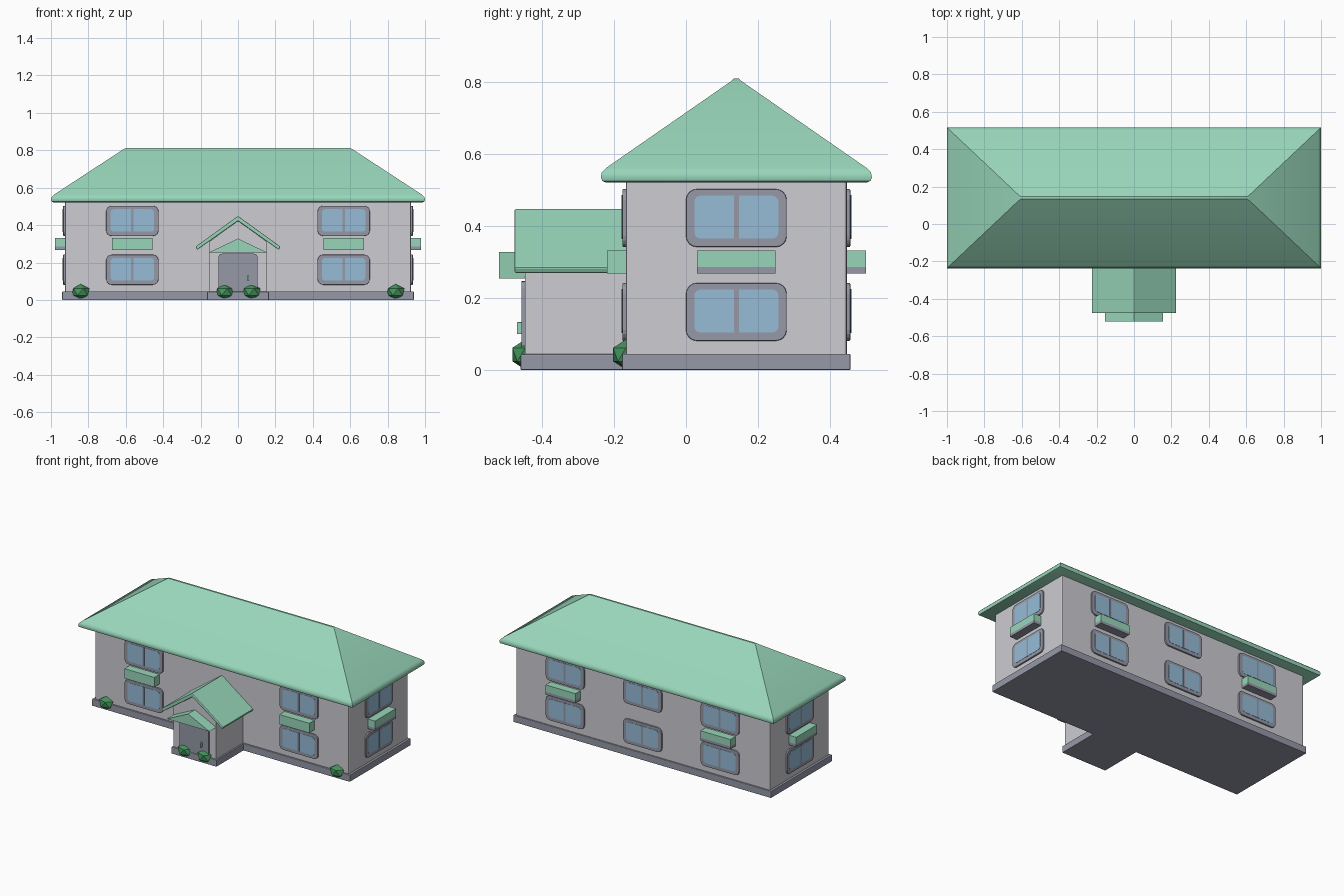
import bpy, bmesh
from math import pi, cos, sin
from mathutils import Matrix

cube = bpy.data.objects.get("Cube")
if cube:
    bpy.data.objects.remove(cube)


def material(name, code):
    srgb = [int(code[i:i + 2], 16) / 255 for i in (0, 2, 4)]
    colour = [((c + 0.055) / 1.055) ** 2.4 for c in srgb] + [1]
    m = bpy.data.materials.new(name)
    m.use_nodes = True
    m.diffuse_color = colour
    m.node_tree.nodes["Principled BSDF"].inputs["Base Color"].default_value = colour
    return m


ROOF = material("mint green", "98D6BA")
WALL = material("pale grey", "CDCCD2")
TRIM = material("slate grey", "9698A7")
GLASS = material("window blue", "96BCD7")
LEAF = material("leaf green", "43945C")

MID = 0.14  # depth centre of the main block


def finish(name, bm, mat, bevel=0, smooth=False):
    bmesh.ops.recalc_face_normals(bm, faces=bm.faces)
    mesh = bpy.data.meshes.new(name)
    bm.to_mesh(mesh)
    bm.free()
    obj = bpy.data.objects.new(name, mesh)
    bpy.context.collection.objects.link(obj)
    mesh.materials.append(mat)
    if bevel:
        mod = obj.modifiers.new("Bevel", "BEVEL")
        mod.width, mod.segments = bevel, 2
    if smooth:
        bpy.ops.object.select_all(action="DESELECT")
        obj.select_set(True)
        bpy.context.view_layer.objects.active = obj
        bpy.ops.object.shade_smooth_by_angle(angle=0.6)
    return obj


def box(name, x, y, z, mat, bevel=0):
    bm = bmesh.new()
    bmesh.ops.create_cube(bm, size=1)
    for v in bm.verts:
        for i, (a, b) in enumerate((x, y, z)):
            v.co[i] = a if v.co[i] < 0 else b
    return finish(name, bm, mat, bevel)


def prism(name, outline, back, front, mat, place=Matrix(), bevel=0):
    """Extrude an x-z outline; distances are measured outward, towards -y."""
    bm = bmesh.new()
    face = bm.faces.new([bm.verts.new((u, -back, v)) for u, v in outline])
    ext = bmesh.ops.extrude_face_region(bm, geom=[face])["geom"]
    moved = [g for g in ext if isinstance(g, bmesh.types.BMVert)]
    bmesh.ops.translate(bm, vec=(0, back - front, 0), verts=moved)
    bm.transform(place)
    return finish(name, bm, mat, bevel)


def rounded(width, low, high, radius):
    """Rounded rectangle centred on x = 0."""
    points = []
    for k, (sx, top) in enumerate(((1, 1), (-1, 1), (-1, 0), (1, 0))):
        cx = sx * (width / 2 - radius)
        cz = high - radius if top else low + radius
        for step in range(5):
            a = pi / 2 * (k + step / 4)
            points.append((cx + radius * cos(a), cz + radius * sin(a)))
    return points


def rect(width, low, high):
    w = width / 2
    return [(-w, low), (w, low), (w, high), (-w, high)]


# Main block and plinths
box("main_walls", (-0.925, 0.925), (-0.167, 0.447), (0.01, 0.535), WALL, 0.006)
box("main_plinth", (-0.94, 0.94), (-0.178, 0.457), (0, 0.045), TRIM, 0.003)
box("porch_plinth", (-0.165, 0.165), (-0.46, -0.15), (0, 0.044), TRIM, 0.003)

# Hipped roof: stacked rectangles from the rounded eave to the ridge
bm = bmesh.new()
rings = []
for hx, hy, z in ((0.988, 0.364, 0.522), (0.997, 0.373, 0.526), (1, 0.377, 0.536),
                  (0.997, 0.374, 0.55), (0.985, 0.362, 0.562),
                  (0.618, 0.016, 0.802), (0.604, 0.006, 0.811)):
    rings.append([bm.verts.new((sx * hx, MID + sy * hy, z))
                  for sx, sy in ((-1, -1), (1, -1), (1, 1), (-1, 1))])
for low, high in zip(rings, rings[1:]):
    for i in range(4):
        j = (i + 1) % 4
        bm.faces.new((low[i], low[j], high[j], high[i]))
bm.faces.new(rings[0])
bm.faces.new(rings[-1])
finish("main_roof", bm, ROOF, smooth=True)

# Porch: gabled walls, folded roof, canopy and door
prism("porch_walls", [(-0.155, 0.01), (0.155, 0.01), (0.155, 0.31), (0, 0.425), (-0.155, 0.31)],
      0.15, 0.448, WALL)
prism("porch_roof", [(-0.227, 0.285), (0, 0.449), (0.227, 0.285), (0.218, 0.268),
                     (0, 0.422), (-0.218, 0.268)], 0.15, 0.477, ROOF, bevel=0.005)
prism("door_canopy", [(-0.155, 0.254), (0.155, 0.254), (0, 0.328)], 0.44, 0.52, ROOF)
prism("front_door", rounded(0.21, 0.01, 0.247, 0.02), 0.44, 0.457, TRIM)
box("door_handle", (0.05, 0.06), (-0.47, -0.455), (0.1, 0.133), ROOF, 0.002)


# Windows and planter boxes, placed on a wall by a matrix
def window(place, low):
    prism("window_frame", rounded(0.28, low, low + 0.161, 0.03), -0.01, 0.01, TRIM, place, 0.003)
    prism("window_glass", rounded(0.234, low + 0.023, low + 0.143, 0.018), 0, 0.0115, GLASS, place)
    prism("window_mullion", rect(0.014, low + 0.022, low + 0.144), 0, 0.013, TRIM, place)


def planter(place, lined):
    low = 0.286 if lined else 0.268
    prism("planter_box", rect(0.218, low, 0.332), -0.01, 0.053, ROOF, place)
    if lined:
        prism("planter_base", rect(0.218, 0.268, 0.286), -0.01, 0.053, TRIM, place)


def wall_spot(x, y, turn):
    return Matrix.Translation((x, y, 0)) @ Matrix.Rotation(turn, 4, "Z")


spots = [(0, 0.447, pi, False, True)]
for s in (-1, 1):
    spots += [(s * 0.565, -0.167, 0, True, False),
              (s * 0.565, 0.447, pi, True, True),
              (s * 0.925, MID, s * pi / 2, True, True)]
for x, y, turn, has_planter, lined in spots:
    place = wall_spot(x, y, turn)
    for low in (0.081, 0.342):
        window(place, low)
    if has_planter:
        planter(place, lined)

# Faceted bushes beside the door and at the front corners
for x, y in ((0.072, -0.447), (0.842, -0.167)):
    for s in (-1, 1):
        bm = bmesh.new()
        bmesh.ops.create_icosphere(bm, subdivisions=1, radius=1)
        bm.transform(Matrix.Translation((s * x, y, 0.043)) @ Matrix.Diagonal((0.053, 0.042, 0.042, 1)))
        finish("bush", bm, LEAF)
